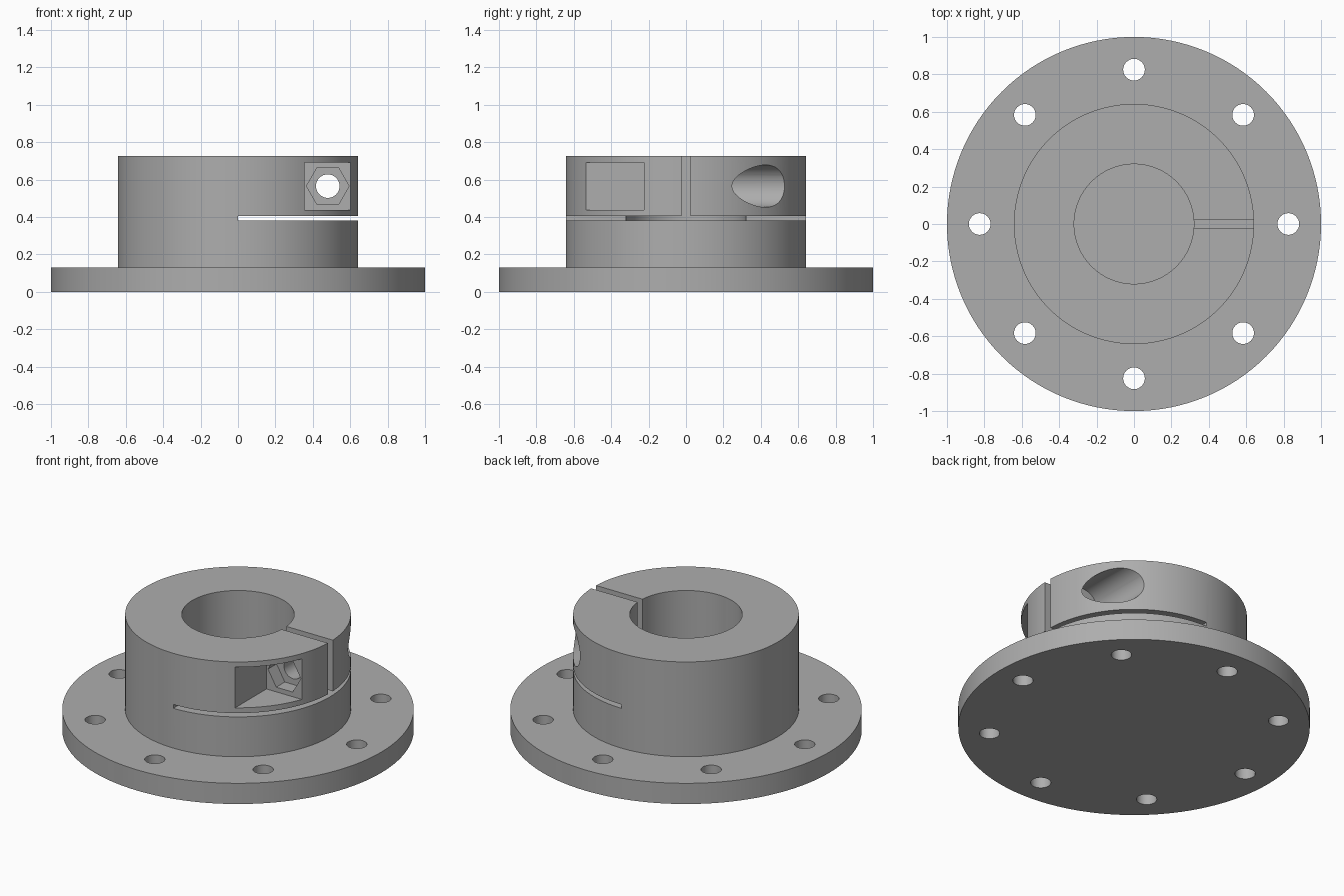
import bpy, bmesh, math
from mathutils import Matrix, Vector

if "Cube" in bpy.data.objects:
    bpy.data.objects.remove(bpy.data.objects["Cube"])

# One plain grey metal
metal = bpy.data.materials.new("grey metal")
metal.diffuse_color = (0.42, 0.42, 0.42, 1)
metal.use_nodes = True
metal.node_tree.nodes["Principled BSDF"].inputs["Base Color"].default_value = metal.diffuse_color


def add_object(name, bm):
    mesh = bpy.data.meshes.new(name)
    bmesh.ops.recalc_face_normals(bm, faces=bm.faces)
    bm.to_mesh(mesh)
    bm.free()
    mesh.materials.append(metal)
    ob = bpy.data.objects.new(name, mesh)
    bpy.context.collection.objects.link(ob)
    return ob


def lathe(name, profile, steps):
    """Revolve an (r, z) profile whose ends lie on the axis."""
    bm = bmesh.new()
    rings = []
    for r, z in profile:
        if r == 0:
            rings.append([bm.verts.new((0, 0, z))])
        else:
            rings.append([bm.verts.new((r * math.cos(2 * math.pi * i / steps),
                                        r * math.sin(2 * math.pi * i / steps), z))
                          for i in range(steps)])
    for a, b in zip(rings, rings[1:]):
        if len(a) == 1 or len(b) == 1:
            bm.faces.new(a if len(b) == 1 else b)   # flat end disc
            continue
        for i in range(steps):
            j = (i + 1) % steps
            bm.faces.new((a[i], a[j], b[j], b[i]))
    for v in [v for v in bm.verts if not v.link_faces]:
        bm.verts.remove(v)
    return add_object(name, bm)


def box(name, lo, hi):
    bm = bmesh.new()
    lo, hi = Vector(lo), Vector(hi)
    bmesh.ops.create_cube(bm, size=1, matrix=Matrix.Translation((lo + hi) / 2)
                          @ Matrix.Diagonal((*(hi - lo), 1)))
    return add_object(name, bm)


def prism(name, r, depth, sides, matrix):
    bm = bmesh.new()
    bmesh.ops.create_cone(bm, cap_ends=True, segments=sides, radius1=r, radius2=r,
                          depth=depth, matrix=matrix)
    return add_object(name, bm)


def along_y(name, r, y0, y1, sides):
    """Prism on the clamp screw axis, with a corner pointing up."""
    m = (Matrix.Translation((SCREW_X, (y0 + y1) / 2, SCREW_Z))
         @ Matrix.Rotation(math.pi / 2, 4, 'X') @ Matrix.Rotation(math.pi / 2, 4, 'Z'))
    return prism(name, r, abs(y1 - y0), sides, m)


FLANGE_TOP, HUB_TOP = 0.13, 0.725
HUB_R, BORE_R = 0.642, 0.32
SCREW_X, SCREW_Z = 0.48, 0.565

# Flange, hub and blind bore as one turned body
body = lathe("flanged_clamp_hub", [
    (0, 0), (1, 0), (1, FLANGE_TOP), (HUB_R, FLANGE_TOP), (HUB_R, HUB_TOP),
    (BORE_R, HUB_TOP), (BORE_R, FLANGE_TOP), (0, FLANGE_TOP)], 128)

cutters = []
# Eight bolt holes around the flange
for i in range(8):
    a = i * math.pi / 4
    cutters.append(prism("bolt_hole_cutter", 0.058, 0.5, 32, Matrix.Translation(
        (0.825 * math.cos(a), 0.825 * math.sin(a), 0))))

# Horizontal half slot and vertical clamp slit
cutters.append(box("half_slot_cutter", (0, -0.8, 0.38), (0.8, 0.8, 0.404)))
cutters.append(box("clamp_slit_cutter", (0.2, -0.024, 0.39), (0.8, 0.024, 0.9)))

# Nut pocket, hexagonal seat, screw hole and screw head counterbore
cutters.append(box("nut_pocket_cutter", (0.355, -0.8, 0.437), (0.8, -0.225, 0.692)))
cutters.append(along_y("nut_seat_cutter", 0.114, -0.3, -0.14, 6))
cutters.append(along_y("screw_hole_cutter", 0.063, -0.8, 0.8, 32))
cutters.append(along_y("counterbore_cutter", 0.113, 0.12, 0.8, 48))

for c in cutters:
    mod = body.modifiers.new(c.name, 'BOOLEAN')
    mod.operation = 'DIFFERENCE'
    mod.solver = 'EXACT'
    mod.object = c

# Apply the cuts and drop the cutters
bpy.context.view_layer.update()
cut_mesh = bpy.data.meshes.new_from_object(
    body.evaluated_get(bpy.context.evaluated_depsgraph_get()))
body.modifiers.clear()
body.data = cut_mesh
for c in cutters:
    bpy.data.objects.remove(c)
cut_mesh.materials.clear()
cut_mesh.materials.append(metal)

# Smooth round walls with sharp rims
bpy.context.view_layer.objects.active = body
body.select_set(True)
bpy.ops.object.shade_smooth_by_angle(angle=math.radians(30))
